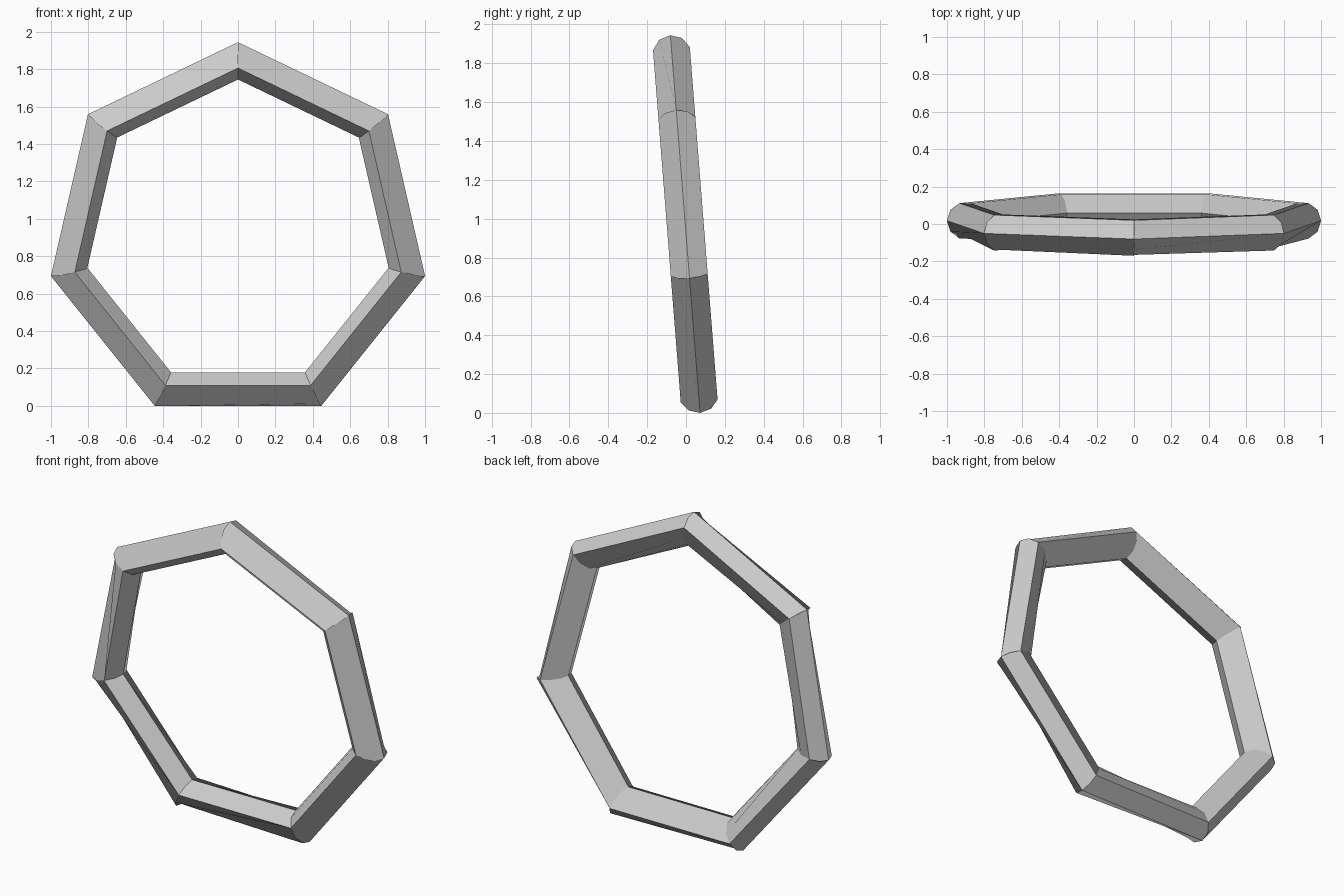
import bpy, bmesh, math
from mathutils import Matrix

if "Cube" in bpy.data.objects:
    bpy.data.objects.remove(bpy.data.objects["Cube"])

SIDES, PROFILE = 7, 10          # corners of the ring, points round the bar
RING_R, BAR_R = 0.926, 0.1
TILT = math.radians(4.5)

bm = bmesh.new()

# Round bar section at each corner of the heptagon, standing in the XZ plane
rings = []
for i in range(SIDES):
    a = 2 * math.pi * i / SIDES
    ring = []
    for j in range(PROFILE):
        t = 2 * math.pi * j / PROFILE
        r = RING_R + BAR_R * math.cos(t)
        ring.append(bm.verts.new((r * math.sin(a), -BAR_R * math.sin(t), r * math.cos(a))))
    rings.append(ring)

# Each bar has four broad faces: wide, narrow, wide, narrow
bands = [(0, 3), (3, 5), (5, 8), (8, 10)]
for i in range(SIDES):
    left, right = rings[i], rings[(i + 1) % SIDES]
    for start, end in bands:
        ids = [j % PROFILE for j in range(start, end + 1)]
        bm.faces.new([left[j] for j in ids] + [right[j] for j in reversed(ids)])

bmesh.ops.recalc_face_normals(bm, faces=bm.faces)

# Lean the ring forward and stand it on the floor
bm.transform(Matrix.Rotation(TILT, 4, 'X'))
low = min(v.co.z for v in bm.verts)
bm.transform(Matrix.Translation((0, 0, -low)))

mesh = bpy.data.meshes.new("seven_sided_ring")
bm.to_mesh(mesh)
bm.free()
bpy.context.collection.objects.link(bpy.data.objects.new("seven_sided_ring", mesh))
